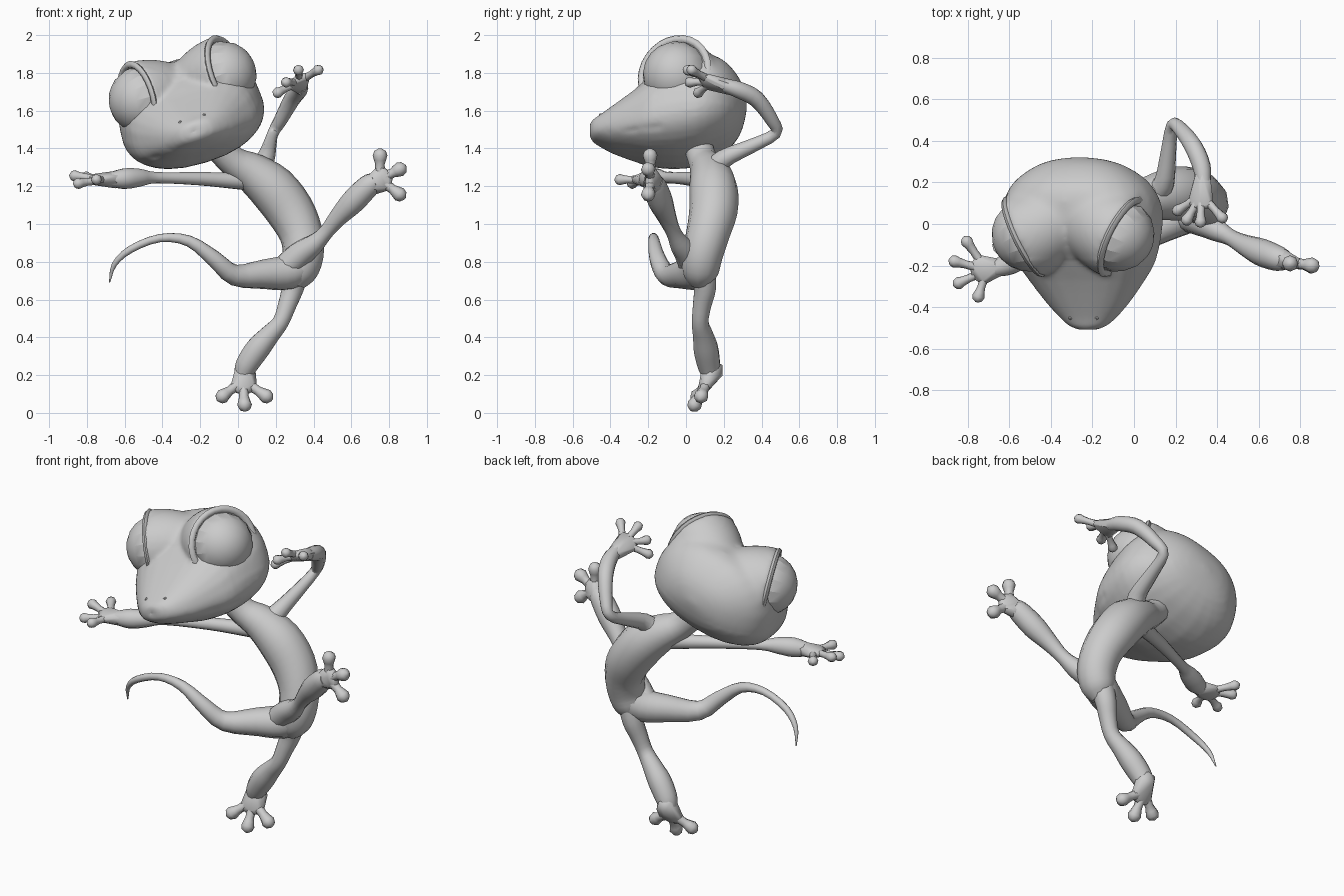
import bpy, bmesh
from math import sin, cos, pi, radians, copysign
from mathutils import Vector, Matrix

if "Cube" in bpy.data.objects:
    bpy.data.objects.remove(bpy.data.objects["Cube"])


def spline(rows, steps):
    """Catmull-Rom through rows of numbers."""
    vs = [Vector(r) for r in rows]
    vs = [vs[0] * 2 - vs[1]] + vs + [vs[-1] * 2 - vs[-2]]
    out = []
    for i in range(1, len(vs) - 2):
        a, b, c, d = vs[i - 1:i + 3]
        for s in range(steps):
            t = s / steps
            out.append(0.5 * (2 * b + (c - a) * t + (2 * a - 5 * b + 4 * c - d) * t * t
                              + (3 * b - a - 3 * c + d) * t ** 3))
    return out + [vs[-2]]


def finish(name, bm, angle=45, mat=None):
    if mat:
        bm.transform(mat)
    bmesh.ops.recalc_face_normals(bm, faces=bm.faces)
    me = bpy.data.meshes.new(name)
    bm.to_mesh(me)
    bm.free()
    ob = bpy.data.objects.new(name, me)
    bpy.context.collection.objects.link(ob)
    bpy.ops.object.select_all(action='DESELECT')
    ob.select_set(True)
    bpy.context.view_layer.objects.active = ob
    bpy.ops.object.shade_smooth_by_angle(angle=radians(angle))
    return ob


def loft(bm, rings, closed=False):
    rings = [[bm.verts.new(p) for p in r] for r in rings]
    n = len(rings[0])
    for a, b in zip(rings, rings[1:] + rings[:1] if closed else rings[1:]):
        for i in range(n):
            j = (i + 1) % n
            bm.faces.new((a[i], a[j], b[j], b[i]))
    if not closed:
        bm.faces.new(rings[0])
        bm.faces.new(rings[-1])


def add_tube(bm, path, sides=12, steps=3):
    """Round tube through (x, y, z, radius) points."""
    pts = spline(path, steps)
    pos = [p.xyz for p in pts]
    rings, side = [], None
    for i, p in enumerate(pos):
        t = (pos[min(i + 1, len(pos) - 1)] - pos[max(i - 1, 0)]).normalized()
        side = t.orthogonal() if side is None else side - t * side.dot(t)
        side.normalize()
        up = t.cross(side)
        r = max(pts[i][3], 0.002)
        rings.append([p + r * (cos(2 * pi * k / sides) * side + sin(2 * pi * k / sides) * up)
                      for k in range(sides)])
    loft(bm, rings)


def tube(name, path):
    bm = bmesh.new()
    add_tube(bm, path)
    return finish(name, bm)


def hand(name, wrist, wrist_r, palm, tips, ball):
    """Webbed palm (hull) with ball-tipped digits."""
    wrist, palm = Vector(wrist), Vector(palm)
    bm = bmesh.new()
    roots = [palm.lerp(Vector(t), 0.4) for t in tips]
    for p, r in [(wrist, wrist_r), (palm, ball)] + [(q, ball * 0.7) for q in roots]:
        bmesh.ops.create_icosphere(bm, subdivisions=1, radius=r, matrix=Matrix.Translation(p))
    res = bmesh.ops.convex_hull(bm, input=bm.verts)
    junk = {g for g in res['geom_interior'] + res['geom_unused'] if isinstance(g, bmesh.types.BMVert)}
    bmesh.ops.delete(bm, geom=list(junk), context='VERTS')
    for root, t in zip(roots, tips):
        t = Vector(t)
        d = (t - root).normalized()
        start = root - d * ball * 0.3
        prof = [(start, .72), (root.lerp(t, .4), .64), (t - d * ball * .7, .8), (t, 1.0),
                (t + d * ball * .6, .78), (t + d * ball * .95, .2)]
        add_tube(bm, [(*p, ball * k) for p, k in prof], 8, 1)
    return finish(name, bm)


# Head: lofted sections in a frame rolled sideways
HEAD = Matrix.Translation((-0.268, 0, 1.64)) @ Matrix.Rotation(radians(-17), 4, 'Y')
sections = [  # y, half width, top, bottom
    (-.512, .03, -.125, -.175), (-.495, .085, -.10, -.205), (-.46, .13, -.08, -.225),
    (-.385, .20, -.03, -.26), (-.27, .285, .05, -.295), (-.18, .34, .12, -.32),
    (-.06, .375, .20, -.33), (.06, .39, .235, -.315), (.15, .365, .235, -.28),
    (.22, .31, .195, -.235), (.28, .22, .125, -.165), (.31, .13, .06, -.09), (.322, .04, 0, -.04)]
half = [-90, -75, -60, -48, -38, -32, -27, -22, -12, 0, 15, 30, 45, 60, 75]
angles = half + [90] + [180 - a for a in reversed(half[1:])]
rings = []
for y, w, top, bot in spline(sections, 2):
    mid = bot + 0.42 * (top - bot)
    ring = []
    for a in angles:
        c, s = cos(radians(a)), sin(radians(a))
        k = 0.92 if a in (-27, 207) and y < -0.16 else 1.0      # mouth groove
        power = 0.88 if s < 0 else 0.8
        px = copysign(abs(c) ** power, c) * w * k
        pz = mid + copysign(abs(s) ** 0.88, s) * (top - mid if s > 0 else mid - bot)
        ring.append((px, y + (0.015 if k < 1 else 0), pz))
    rings.append(ring)
skull = bmesh.new()
loft(skull, rings)

# Brow mounds (joined to the skull), eyes, lid rims and nostrils, mirrored
for sx, tag in ((1, "right"), (-1, "left")):
    centre = Vector((sx * .222, -.05, .087))
    axis = Vector((sx * .88, -.42, .06)).normalized()
    turn = axis.to_track_quat('Z', 'Y').to_matrix().to_4x4()
    local = Matrix.Translation(centre) @ turn
    bm = bmesh.new()
    bmesh.ops.create_uvsphere(bm, u_segments=32, v_segments=20, radius=.212)
    for v in bm.verts:                       # long towards the skull, flat at the eye
        v.co.z = min(v.co.z, 0) * 1.65
    bmesh.ops.delete(bm, geom=[f for f in bm.faces if all(v.co.z > -1e-5 for v in f.verts)],
                     context='FACES')
    bmesh.ops.holes_fill(bm, edges=[e for e in bm.edges if e.is_boundary])
    bm.transform(local @ Matrix.Translation((0, 0, .03)))
    tmp = bpy.data.meshes.new("tmp")
    bm.to_mesh(tmp)
    bm.free()
    skull.from_mesh(tmp)
    bpy.data.meshes.remove(tmp)

    bm = bmesh.new()
    bmesh.ops.create_uvsphere(bm, u_segments=16, v_segments=10, radius=.18)
    finish("eye_" + tag, bm, 20, HEAD @ local)
    bm = bmesh.new()
    loft(bm, [[((.195 + .02 * cos(q)) * cos(p), (.195 + .02 * cos(q)) * sin(p), .027 + .016 * sin(q))
               for q in [k * pi / 3 for k in range(6)]]
              for p in [k * pi / 14 for k in range(28)]], closed=True)
    finish("eyelid_" + tag, bm, 60, HEAD @ local)
    bm = bmesh.new()
    bmesh.ops.create_icosphere(bm, subdivisions=1, radius=.011)
    finish("nostril_" + tag, bm, 35, HEAD @ Matrix.Translation((sx * .066, -.452, -.087)))

# Fuse skull and brows, then relax the blend behind the eyes
head = finish("head", skull)
mod = head.modifiers.new("fuse", 'REMESH')
mod.mode, mod.voxel_size = 'VOXEL', 0.014
bpy.ops.object.modifier_apply(modifier=mod.name)
bm = bmesh.new()
bm.from_mesh(head.data)
for i in range(14):
    bmesh.ops.smooth_vert(bm, verts=[v for v in bm.verts if i < 2 or v.co.y > -.17 and v.co.z > -.1],
                          factor=.5, use_axis_x=True, use_axis_y=True, use_axis_z=True)
bm.transform(HEAD)
bm.to_mesh(head.data)
bm.free()
bpy.ops.object.shade_smooth_by_angle(angle=radians(45))

# Trunk and tail
tube("torso", [(-.12, .06, 1.43, .08), (-.03, .09, 1.335, .08), (.07, .125, 1.275, .105),
               (.18, .145, 1.19, .128), (.275, .145, 1.07, .128), (.335, .115, .945, .115),
               (.345, .085, .83, .108), (.32, .075, .74, .095), (.30, .075, .68, .055)])
tube("tail", [(.34, .08, .79, .095), (.26, .05, .745, .095), (.14, -.01, .735, .08),
              (-.02, -.10, .73, .056), (-.125, -.15, .815, .044), (-.26, -.17, .91, .03),
              (-.415, -.17, .925, .022), (-.57, -.16, .865, .02), (-.655, -.13, .785, .014),
              (-.68, -.10, .69, .003)])

# Standing leg and foot
tube("standing_leg", [(.315, .09, .76, .07), (.29, .10, .66, .06), (.26, .085, .57, .05),
                      (.225, .075, .48, .045), (.165, .09, .41, .055), (.105, .105, .34, .066),
                      (.05, .12, .26, .062), (.03, .13, .21, .052)])
hand("standing_foot", (.035, .14, .225), .062, (.025, .115, .17),
     [(-.082, .06, .088), (.035, .045, .043), (.15, .08, .088)], .039)

# Raised leg and foot
tube("raised_leg", [(.24, .04, .76, .07), (.33, .01, .84, .07), (.40, -.03, .89, .055),
                    (.465, -.065, .955, .04), (.53, -.10, 1.035, .05), (.61, -.135, 1.12, .066),
                    (.69, -.165, 1.20, .062), (.73, -.175, 1.225, .05)])
hand("raised_foot", (.71, -.17, 1.21), .058, (.75, -.185, 1.235),
     [(.752, -.19, 1.363), (.857, -.20, 1.29), (.855, -.20, 1.157)], .039)

# Outstretched arm and hand
tube("outstretched_arm", [(.10, .14, 1.24, .07), (-.02, .09, 1.23, .045), (-.2, .01, 1.24, .036),
                          (-.43, -.10, 1.245, .03), (-.52, -.15, 1.245, .048),
                          (-.60, -.19, 1.24, .056), (-.68, -.22, 1.235, .038)])
hand("outstretched_hand", (-.65, -.21, 1.235), .046, (-.71, -.222, 1.235),
     [(-.805, -.085, 1.25), (-.865, -.18, 1.255), (-.845, -.285, 1.215), (-.75, -.35, 1.235)], .03)

# Bent arm and hand
tube("bent_arm", [(.10, .14, 1.27, .07), (.145, .20, 1.345, .05), (.165, .34, 1.41, .038),
                  (.185, .475, 1.48, .03), (.225, .455, 1.55, .036), (.285, .375, 1.66, .044),
                  (.325, .28, 1.71, .044), (.335, .20, 1.735, .036)])
hand("bent_hand", (.33, .23, 1.725), .042, (.325, .14, 1.755),
     [(.21, .065, 1.695), (.255, .02, 1.75), (.32, .01, 1.815), (.425, .03, 1.815)], .029)
